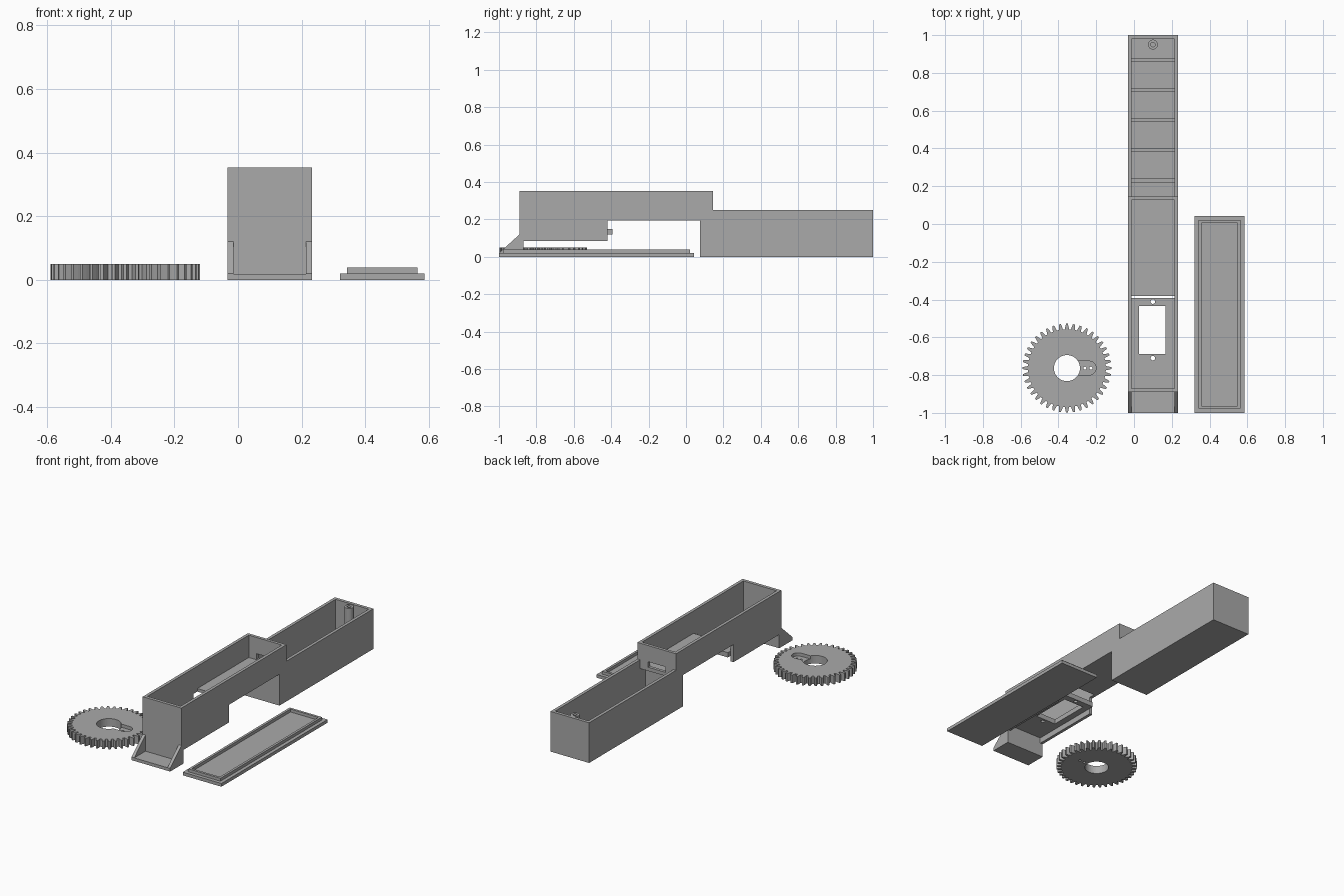
import bpy, bmesh, math

if "Cube" in bpy.data.objects:
    bpy.data.objects.remove(bpy.data.objects["Cube"])

grey = bpy.data.materials.new("plain grey")
grey.diffuse_color = (0.4, 0.4, 0.4, 1)
grey.use_nodes = True
grey.node_tree.nodes["Principled BSDF"].inputs["Base Color"].default_value = grey.diffuse_color


def finish(name, bm):
    bmesh.ops.recalc_face_normals(bm, faces=bm.faces)
    me = bpy.data.meshes.new(name)
    bm.to_mesh(me)
    bm.free()
    me.materials.append(grey)
    ob = bpy.data.objects.new(name, me)
    bpy.context.collection.objects.link(ob)
    return ob


def prism(name, pts, offset):
    """Extrude a closed outline of 3D points along an offset."""
    bm = bmesh.new()
    face = bm.faces.new([bm.verts.new(p) for p in pts])
    ext = bmesh.ops.extrude_face_region(bm, geom=[face], use_keep_orig=True)
    verts = [g for g in ext["geom"] if isinstance(g, bmesh.types.BMVert)]
    bmesh.ops.translate(bm, verts=verts, vec=offset)
    return finish(name, bm)


def box(name, x0, x1, y0, y1, z0, z1):
    return prism(name, [(x0, y0, z0), (x1, y0, z0), (x1, y1, z0), (x0, y1, z0)],
                 (0, 0, z1 - z0))


def cylinder(name, x, y, r, z0, z1, n=32):
    ring = [(x + r * math.cos(2 * math.pi * i / n),
             y + r * math.sin(2 * math.pi * i / n), z0) for i in range(n)]
    return prism(name, ring, (0, 0, z1 - z0))


def cut(ob, *cutters):
    for c in cutters:
        c.hide_render = True
        c.hide_viewport = True
        m = ob.modifiers.new("cut", 'BOOLEAN')
        m.operation, m.solver, m.object = 'DIFFERENCE', 'EXACT', c


# Main body: two stepped side walls with foot gussets
L, R, T, MID = -0.033, 0.233, 0.019, 0.10
IL, IR = L + T, R - T
side = [(-1, 0), (-.87, 0), (-.87, .085), (-.42, .085), (-.42, .195),
        (.075, .195), (.075, 0), (1, 0), (1, .25), (.145, .25),
        (.145, .353), (-.89, .353), (-.89, .12), (-1, .02)]
for name, x in (("left_wall", L), ("right_wall", IR)):
    prism(name, [(x, y, z) for y, z in side], (T, 0, 0))

# Front foot and cross walls
box("foot_plate", IL, IR, -1, -.89, 0, .019)
box("front_wall", IL, IR, -.89, -.87, 0, .353)
box("rear_wall", IL, IR, .98, 1, 0, .25)
box("rear_box_front_wall", IL, IR, .075, .095, 0, .195)
box("rear_floor", IL, IR, .095, .98, 0, .019)
box("middle_floor", IL, IR, -.38, .145, .195, .214)

# Step wall with cable window
step = box("step_wall", IL, IR, .126, .145, .214, .353)
cut(step, box("cable_window_cutter", .04, .16, .1, .17, .218, .252))

# Motor shelf with opening and two screw holes
shelf = box("motor_shelf", IL, IR, -.87, -.392, .12, .15)
cut(shelf, box("motor_opening_cutter", .026, .166, -.688, -.433, .1, .2),
    cylinder("screw_cutter_front", MID, -.71, .012, .1, .2, 16),
    cylinder("screw_cutter_rear", MID, -.411, .012, .1, .2, 16))

# Low ribs across the rear floor
for i in range(5):
    y = .23 + i * .16
    box(f"floor_rib_{i + 1}", IL, IR, y - .01, y + .01, .019, .035)

# Hollow screw post
post = cylinder("screw_post", MID, .95, .026, .019, .247)
cut(post, cylinder("post_bore_cutter", MID, .95, .012, .08, .3, 16))

# Lid: plate with a raised locating rim
box("lid_plate", .32, .586, -1, .043, 0, .02)
rim = box("lid_rim", .342, .564, -.978, .021, .02, .038)
cut(rim, box("lid_rim_cutter", .357, .549, -.963, .006, .01, .05))

# Gear with tapered teeth, centre bore and horn recess
GX, GY, TEETH = -.355, -.763, 40
outline = []
for i in range(TEETH):
    for frac, r in ((-.34, .206), (-.26, .218), (-.13, .235),
                    (.13, .235), (.26, .218), (.34, .206)):
        a = 2 * math.pi * (i + frac) / TEETH
        outline.append((GX + r * math.cos(a), GY + r * math.sin(a), 0))
gear = prism("gear", outline, (0, 0, .05))
slot = [(GX, GY + .037, .03), (GX, GY - .037, .03)]
for i in range(13):
    a = math.pi * (i / 12 - .5)
    slot.append((GX + .117 + .037 * math.cos(a), GY + .037 * math.sin(a), .03))
cut(gear, cylinder("gear_bore_cutter", GX, GY, .069, -.1, .1, 48),
    prism("horn_recess_cutter", slot, (0, 0, .1)),
    cylinder("horn_hole_cutter_inner", GX + .095, GY, .008, -.1, .1, 12),
    cylinder("horn_hole_cutter_outer", GX + .127, GY, .008, -.1, .1, 12))
